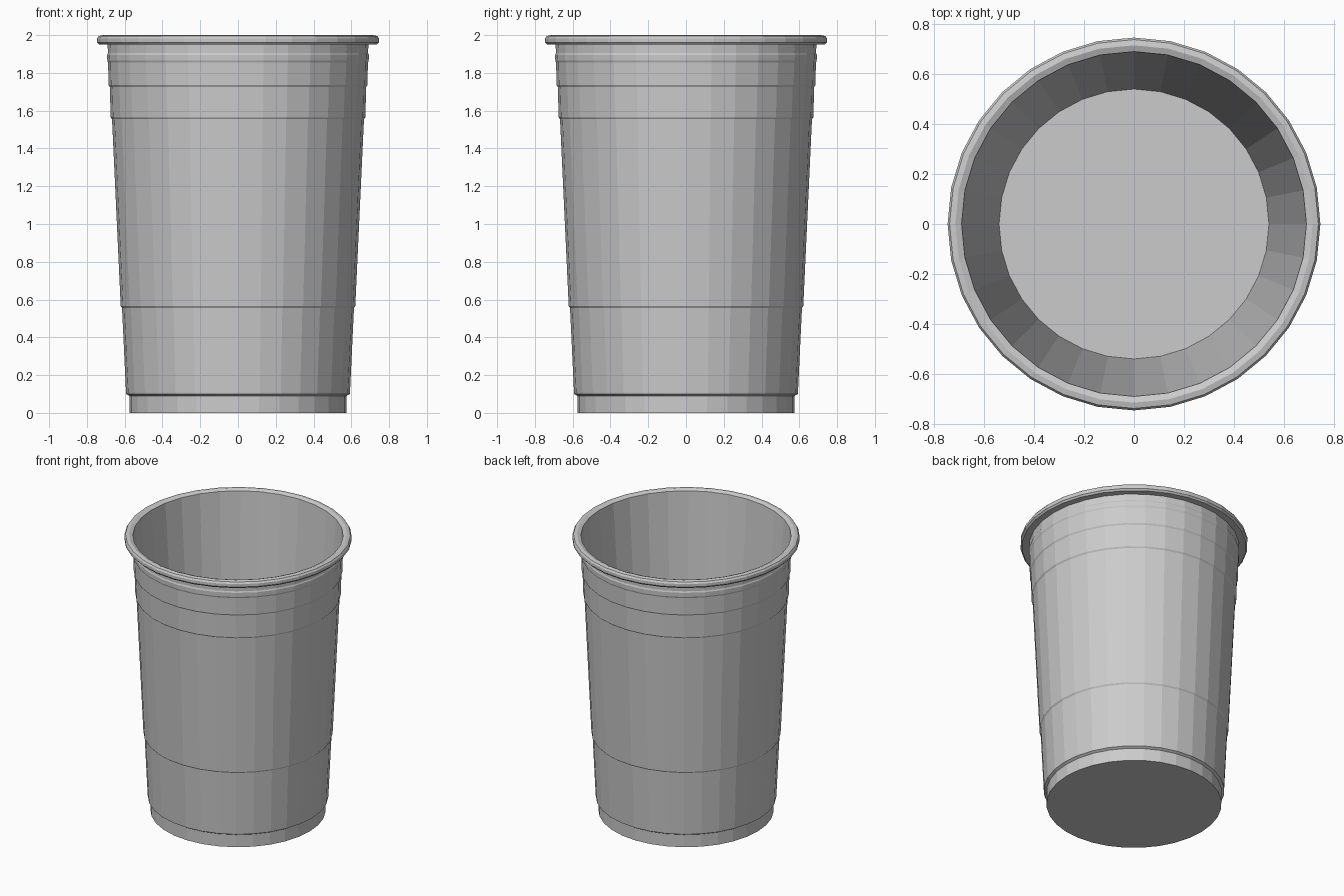
import bpy
import bmesh
from math import cos, sin, tau

cube = bpy.data.objects.get("Cube")
if cube:
    bpy.data.objects.remove(cube, do_unlink=True)

SIDES = 32

# Plain grey plastic
plastic = bpy.data.materials.new("grey_plastic")
plastic.use_nodes = True
colour = (0.6, 0.6, 0.6, 1)
plastic.diffuse_color = colour
plastic.node_tree.nodes["Principled BSDF"].inputs["Base Color"].default_value = colour


def lathe(name, profile):
    """Spin a (radius, height) profile into flat facets, capping both ends."""
    bm = bmesh.new()
    rings = [[bm.verts.new((r * cos(tau * i / SIDES), r * sin(tau * i / SIDES), z))
              for i in range(SIDES)] for r, z in profile]
    for low, high in zip(rings, rings[1:]):
        for i in range(SIDES):
            j = (i + 1) % SIDES
            bm.faces.new((low[i], low[j], high[j], high[i]))
    bm.faces.new(rings[0][::-1])
    bm.faces.new(rings[-1])
    mesh = bpy.data.meshes.new(name)
    bm.to_mesh(mesh)
    bm.free()
    mesh.materials.append(plastic)
    obj = bpy.data.objects.new(name, mesh)
    bpy.context.collection.objects.link(obj)
    return obj


# Foot and the small ledge above it
foot = [(0.575, 0), (0.575, 0.09), (0.592, 0.1), (0.593, 0.11)]

# Tapered wall with shallow steps
steps = [(0.614, 0.621, 0.56), (0.667, 0.674, 1.56), (0.679, 0.685, 1.73),
         (0.688, 0.692, 1.86), (0.693, 0.689, 1.9)]
wall = []
for below, above, z in steps:
    wall += [(below, z - 0.005), (above, z + 0.005)]

# Rolled rim, then the plain inside down to the floor
rim = [(0.69, 1.95), (0.735, 1.95), (0.746, 1.962), (0.746, 1.983),
       (0.738, 1.995), (0.715, 2.0), (0.69, 1.99)]
inside = [(0.54, 0.03)]

lathe("cup", foot + wall + rim + inside)
